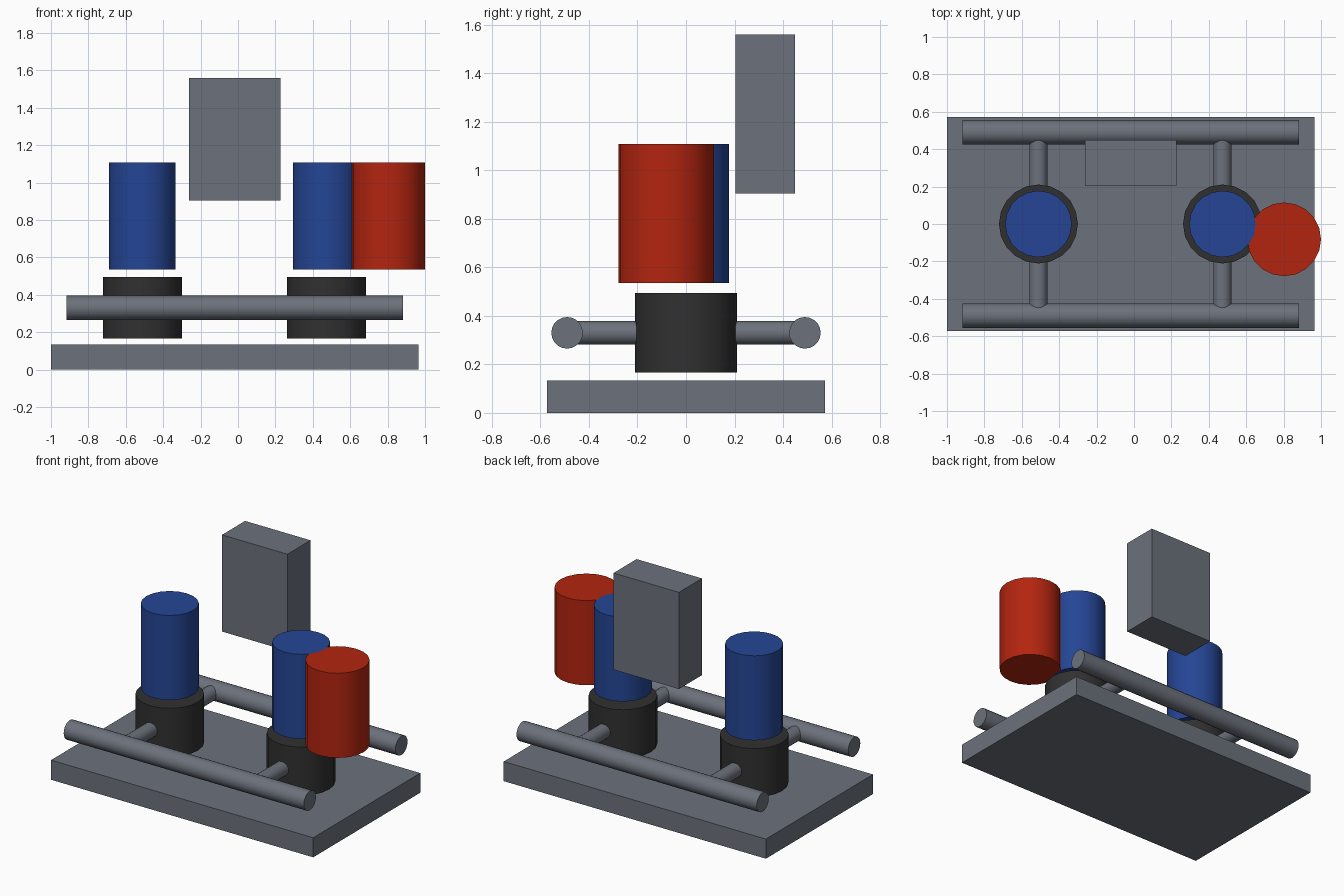
import bpy
import math

cube = bpy.data.objects.get("Cube")
if cube:
    bpy.data.objects.remove(cube, do_unlink=True)


def material(name, color):
    m = bpy.data.materials.new(name)
    m.use_nodes = True
    m.diffuse_color = (*color, 1)
    m.node_tree.nodes["Principled BSDF"].inputs["Base Color"].default_value = (*color, 1)
    return m


steel = material("steel grey", (0.15, 0.165, 0.2))
rubber = material("rubber black", (0.03, 0.03, 0.03))
blue = material("deep blue", (0.018, 0.06, 0.3))
red = material("signal red", (0.45, 0.018, 0.005))


def box(name, low, high, mat):
    center = [(a + b) / 2 for a, b in zip(low, high)]
    bpy.ops.mesh.primitive_cube_add(size=1, location=center)
    ob = bpy.context.object
    ob.name = name
    ob.scale = [b - a for a, b in zip(low, high)]
    bpy.ops.object.transform_apply(location=False, rotation=False, scale=True)
    ob.data.materials.append(mat)


def cylinder(name, center, radius, length, mat, rotation=(0, 0, 0)):
    bpy.ops.mesh.primitive_cylinder_add(vertices=20, radius=radius, depth=length,
                                        location=center, rotation=rotation)
    ob = bpy.context.object
    ob.name = name
    ob.data.materials.append(mat)
    bpy.ops.object.shade_smooth_by_angle(angle=math.radians(30))


quarter = math.pi / 2

# Base slab and raised rear panel
box("base_plate", (-1, -0.573, 0), (0.965, 0.573, 0.133), steel)
box("rear_panel", (-0.262, 0.203, 0.905), (0.228, 0.45, 1.56), steel)

# Long rails along the front and back
for side, y in (("front", -0.49), ("back", 0.49)):
    cylinder(side + "_rail", (-0.018, y, 0.33), 0.065, 1.8, steel, (0, quarter, 0))

# Each station: cross pipe, collar and column
for side, x in (("right", -0.511), ("left", 0.473)):
    cylinder(side + "_cross_pipe", (x, 0, 0.33), 0.049, 0.98, steel, (quarter, 0, 0))
    cylinder(side + "_collar", (x, 0, 0.33), 0.211, 0.328, rubber)
    cylinder(side + "_column", (x, 0, 0.821), 0.178, 0.573, blue)

# Separate tank beside the left column
cylinder("red_tank", (0.803, -0.082, 0.821), 0.197, 0.573, red)
